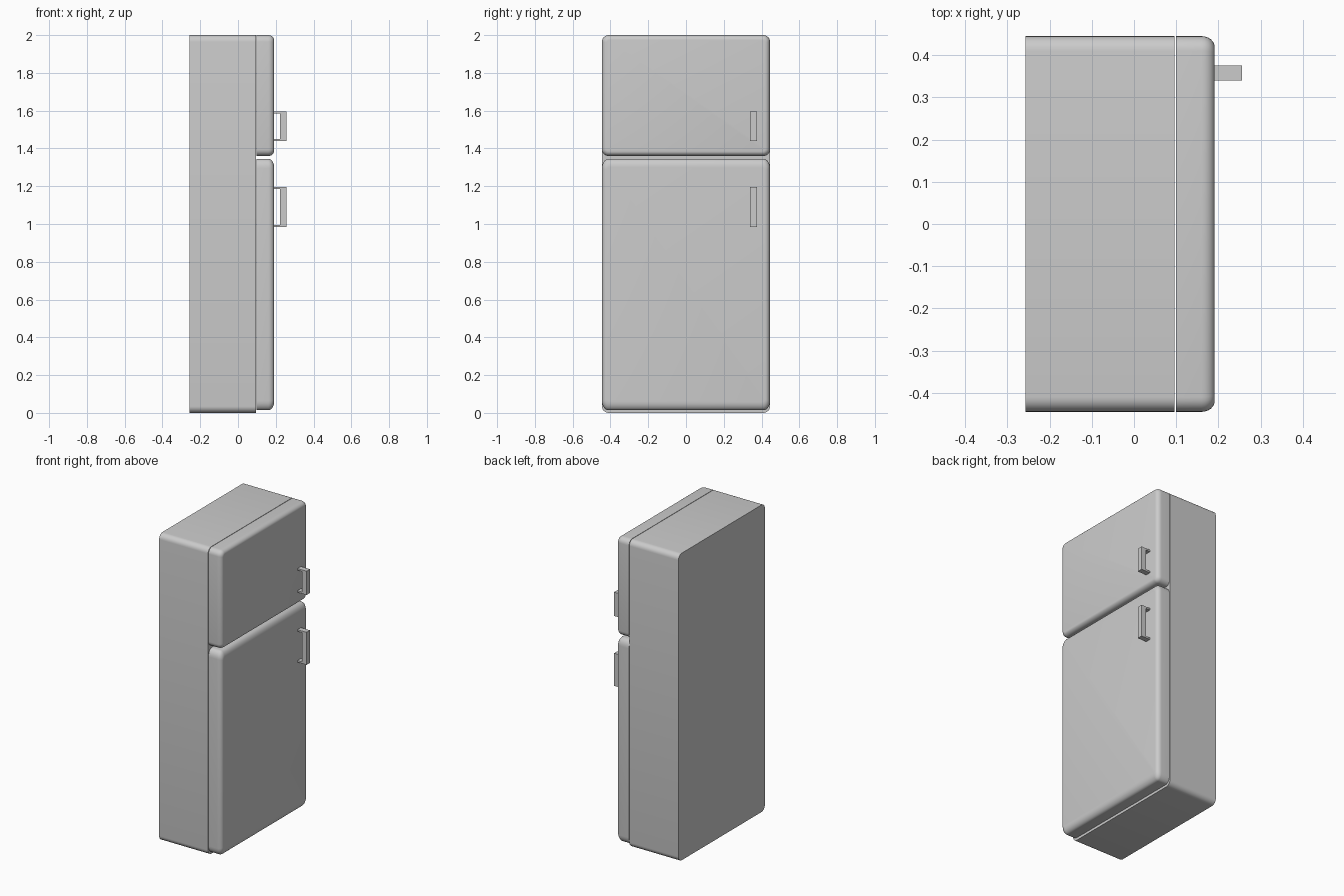
import bpy
import bmesh
from math import sin, cos, pi

if "Cube" in bpy.data.objects:
    bpy.data.objects.remove(bpy.data.objects["Cube"])

SEG = 6  # segments per rounded corner


def rounded_rect(bm, x, hy, z0, z1, ry, rz):
    """Loop of vertices round a rectangle in the YZ plane."""
    loop = []
    corners = [(hy - ry, z1 - rz, 0), (-hy + ry, z1 - rz, 1),
               (-hy + ry, z0 + rz, 2), (hy - ry, z0 + rz, 3)]
    for cy, cz, quarter in corners:
        for i in range(SEG + 1):
            a = (quarter + i / SEG) * pi / 2
            loop.append(bm.verts.new((x, cy + ry * cos(a), cz + rz * sin(a))))
    return loop


def finish(bm, name, angle):
    bmesh.ops.recalc_face_normals(bm, faces=bm.faces)
    mesh = bpy.data.meshes.new(name)
    bm.to_mesh(mesh)
    bm.free()
    obj = bpy.data.objects.new(name, mesh)
    bpy.context.collection.objects.link(obj)
    bpy.ops.object.select_all(action='DESELECT')
    bpy.context.view_layer.objects.active = obj
    obj.select_set(True)
    bpy.ops.object.shade_smooth_by_angle(angle=angle)
    return obj


def loft(name, rings):
    """Skin a stack of rounded rectangles along X and cap both ends."""
    bm = bmesh.new()
    loops = [rounded_rect(bm, *r) for r in rings]
    for a, b in zip(loops, loops[1:]):
        for i in range(len(a)):
            j = (i + 1) % len(a)
            bm.faces.new((a[i], a[j], b[j], b[i]))
    bm.faces.new(loops[0])
    bm.faces.new(loops[-1])
    return finish(bm, name, 0.6)


def door(name, z0, z1, rz, depth_y, depth_z):
    """Slab with rounded corners and a rounded front edge."""
    rings = [(0.099, 0.445, z0, z1, 0.035, rz)]
    for i in range(SEG + 1):
        a = i / SEG * pi / 2
        iy, iz = depth_y * (1 - cos(a)), depth_z * (1 - cos(a))
        rings.append((0.16 + 0.031 * sin(a), 0.445 - iy, z0 + iz, z1 - iz,
                      0.035 - iy * 0.8, rz - iz * 0.8))
    return loft(name, rings)


def handle(name, z0, z1):
    """C-shaped pull: thick grip with two thin standoffs."""
    t = 0.011
    profile = [(0.186, z0), (0.256, z0), (0.256, z1), (0.186, z1),
               (0.186, z1 - t), (0.222, z1 - t), (0.222, z0 + t), (0.186, z0 + t)]
    bm = bmesh.new()
    face = bm.faces.new([bm.verts.new((x, 0.34, z)) for x, z in profile])
    new = bmesh.ops.extrude_face_region(bm, geom=[face])['geom']
    bmesh.ops.translate(bm, vec=(0, 0.035, 0),
                        verts=[v for v in new if isinstance(v, bmesh.types.BMVert)])
    return finish(bm, name, 0.5)


# Cabinet with rounded long edges
loft("cabinet", [(x, 0.445, 0.0, 2.0, 0.035, 0.035) for x in (-0.257, 0.096)])

# Freezer door above, fridge door below
door("freezer_door", 1.36, 2.0, 0.035, 0.025, 0.025)
door("fridge_door", 0.014, 1.345, 0.05, 0.025, 0.045)

# Door pulls
handle("freezer_handle", 1.44, 1.595)
handle("fridge_handle", 0.985, 1.197)
